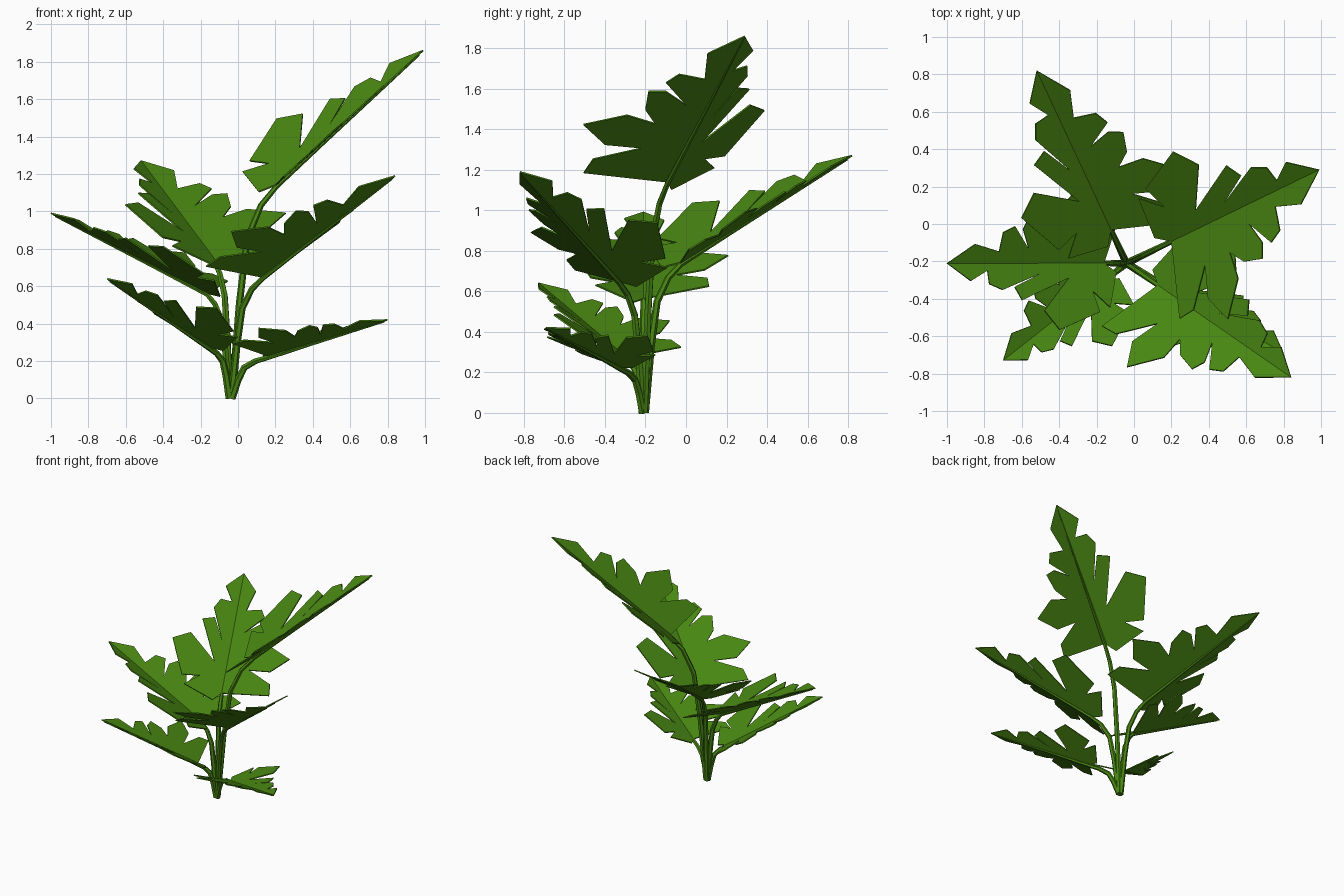
import bpy
import bmesh
from math import sin, cos, radians
from mathutils import Vector

cube = bpy.data.objects.get("Cube")
if cube:
    bpy.data.objects.remove(cube, do_unlink=True)

green = bpy.data.materials.new("leaf_green")
green.use_nodes = True
colour = (0.065, 0.24, 0.006, 1)
green.diffuse_color = colour
bsdf = green.node_tree.nodes["Principled BSDF"]
bsdf.inputs["Base Color"].default_value = colour
bsdf.inputs["Roughness"].default_value = 0.8

# Lobed outline of each half: distance along the midrib, distance out from it
LENGTH = 1.134
FOLD = radians(17.8)
RIGHT_HALF = [(-.08, .41), (.03, .4), (.19, .2), (.15, .38), (.25, .53), (.39, .35),
              (.38, .2), (.46, .28), (.59, .31), (.62, .23), (.56, .1), (.68, .25),
              (.76, .21), (.77, .08), (.95, .13)]
LEFT_HALF = [(-.08, .06), (0, .3), (.11, .19), (.08, .33), (.39, .45), (.48, .32),
             (.27, .1), (.63, .25), (.67, .16), (.47, .07), (.76, .18), (.85, .14),
             (.85, .05), (.98, .12)]
# Stem bend: share of the outward reach, share of the height
STEM_BEND = [(0, 0), (.17, .45), (.34, .75), (.65, .91), (1, 1)]
ROOT = Vector((-.04, -.21, 0))

# Leaf name, tip position, scale, upward pitch in degrees
LEAVES = [("top", (.99, .29, 1.86), 1, 39.4),
          ("back", (-.52, .82, 1.27), .95, 29.5),
          ("left_side", (-1, -.21, .99), .83, 27),
          ("front_upper", (.84, -.82, 1.19), .9, 32),
          ("front_corner", (-.7, -.73, .64), .7, 27.6),
          ("front_lower", (.8, -.69, .42), .67, 14.7)]


def make_leaf(name, base, along, side, up, scale):
    """Folded leaf blade: two lobed halves that share the midrib."""
    bm = bmesh.new()
    start = bm.verts.new(base)
    tip = bm.verts.new(base + along * LENGTH * scale)
    for outline, sign in ((RIGHT_HALF, 1), (LEFT_HALF, -1)):
        out = side * sign * cos(FOLD) + up * sin(FOLD)
        rim = [bm.verts.new(base + (along * u + out * v) * scale) for u, v in outline]
        loop = [start] + rim + [tip]
        if sign > 0:
            loop.reverse()
        bm.faces.new(loop[::-1])
    bmesh.ops.recalc_face_normals(bm, faces=bm.faces)
    bmesh.ops.triangulate(bm, faces=bm.faces)
    mesh = bpy.data.meshes.new(name)
    bm.to_mesh(mesh)
    bm.free()
    mesh.materials.append(green)
    leaf = bpy.data.objects.new(name, mesh)
    bpy.context.collection.objects.link(leaf)
    solid = leaf.modifiers.new("thickness", "SOLIDIFY")
    solid.thickness = 0.008
    solid.offset = 0


def make_stem(name, points):
    """Tapered low-sided tube through (position, radius) points."""
    curve = bpy.data.curves.new(name, "CURVE")
    curve.dimensions = "3D"
    curve.bevel_depth = 1
    curve.bevel_resolution = 1
    curve.use_fill_caps = True
    spline = curve.splines.new("POLY")
    spline.points.add(len(points) - 1)
    for point, (position, radius) in zip(spline.points, points):
        point.co = (*position, 1)
        point.radius = radius
    curve.materials.append(green)
    stem = bpy.data.objects.new(name, curve)
    bpy.context.collection.objects.link(stem)
    bpy.ops.object.select_all(action="DESELECT")
    stem.select_set(True)
    bpy.context.view_layer.objects.active = stem
    bpy.ops.object.convert(target="MESH")
    for poly in bpy.context.object.data.polygons:
        poly.use_smooth = False


for name, tip, scale, pitch in LEAVES:
    tip = Vector(tip)
    heading = (tip - ROOT)
    heading.z = 0
    heading.normalize()
    angle = radians(pitch)
    along = heading * cos(angle) + Vector((0, 0, sin(angle)))
    side = Vector((heading.y, -heading.x, 0))
    up = side.cross(along)
    base = tip - along * LENGTH * scale
    make_leaf(name + "_leaf", base, along, side, up, scale)

    # Stem rises from the root, bends outward and runs on as the midrib
    foot = ROOT + heading * 0.008
    reach = base - up * 0.008 - foot
    path = [(foot + Vector((reach.x * h, reach.y * h, reach.z * z)), 0.02 - 0.006 * h)
            for h, z in STEM_BEND]
    path += [(base + along * LENGTH * scale * t - up * 0.006, 0.012 * (1 - t) + 0.002)
             for t in (.3, .65, .97)]
    make_stem(name + "_stem", path)
